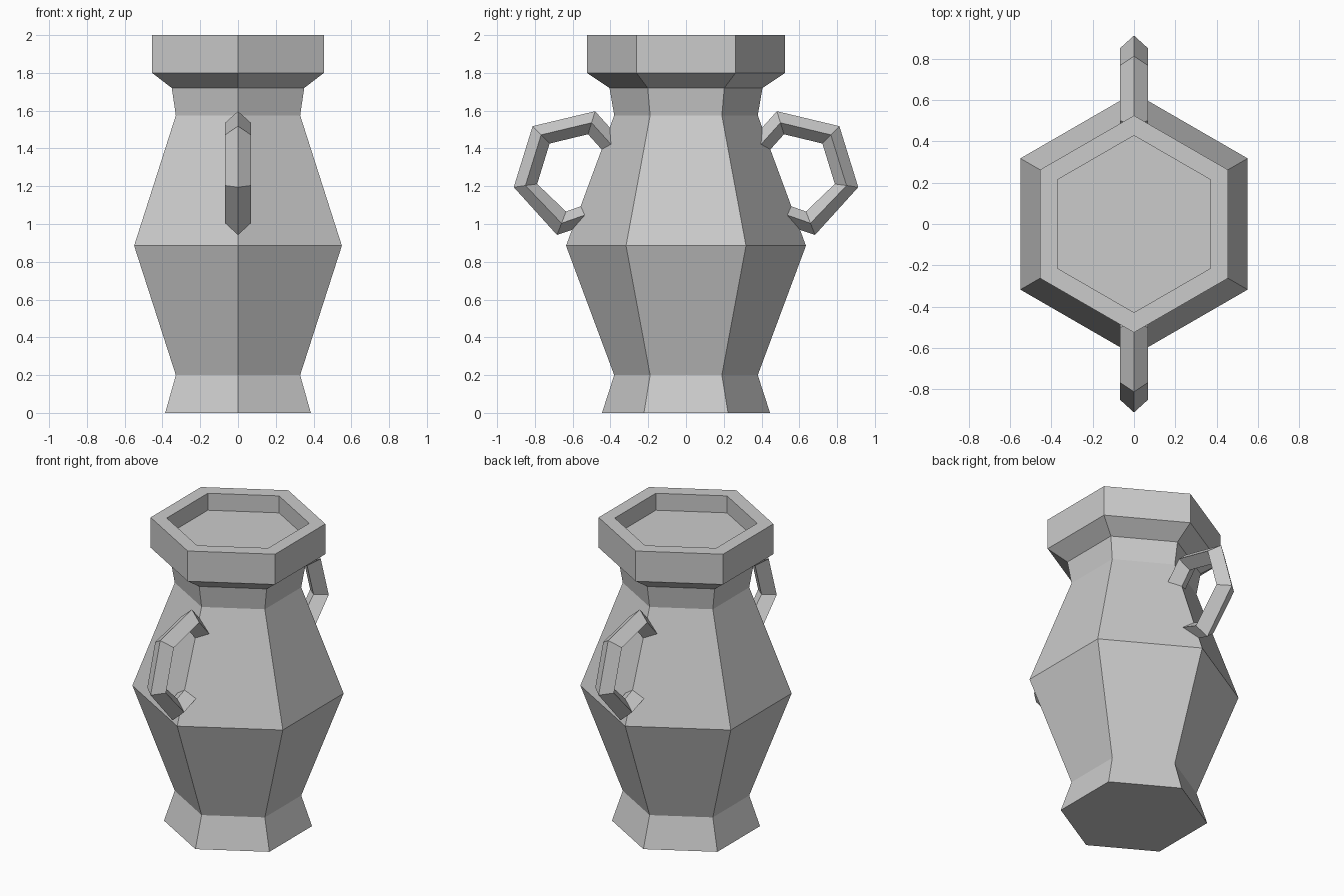
import bpy, bmesh
from math import sin, cos, pi

if "Cube" in bpy.data.objects:
    bpy.data.objects.remove(bpy.data.objects["Cube"])


def loft(name, rings, sign=1):
    """Skin equal-length point rings into a closed solid with capped ends."""
    bm = bmesh.new()
    loops = [[bm.verts.new((x, y * sign, z)) for x, y, z in ring] for ring in rings]
    n = len(loops[0])
    for a, b in zip(loops, loops[1:]):
        for i in range(n):
            j = (i + 1) % n
            bm.faces.new((a[i], a[j], b[j], b[i]))
    bm.faces.new(loops[0])
    bm.faces.new(loops[-1])
    bmesh.ops.recalc_face_normals(bm, faces=bm.faces)
    mesh = bpy.data.meshes.new(name)
    bm.to_mesh(mesh)
    bm.free()
    obj = bpy.data.objects.new(name, mesh)
    bpy.context.collection.objects.link(obj)
    return obj


def hexagon(r, z):
    # corners point along +y and -y
    return [(r * sin(i * pi / 3), r * cos(i * pi / 3), z) for i in range(6)]


# Hexagonal vase: foot, belly, neck, rim and shallow recess (radius, height)
profile = [(0.445, 0), (0.38, 0.2), (0.635, 0.885), (0.38, 1.575), (0.405, 1.72),
           (0.525, 1.8), (0.525, 2.0), (0.428, 2.0), (0.428, 1.888)]
loft("vase_body", [hexagon(r, z) for r, z in profile])

# Handles: diamond section given by outer and inner ridge (y, z) at each bend
HALF_WIDTH = 0.068
ridges = [((0.367, 1.47), (0.415, 1.36)),
          ((0.481, 1.597), (0.519, 1.475)),
          ((0.812, 1.518), (0.722, 1.426)),
          ((0.912, 1.195), (0.788, 1.212)),
          ((0.683, 0.942), (0.635, 1.066)),
          ((0.542, 0.99), (0.513, 1.11))]


def diamond(outer, inner):
    y, z = (outer[0] + inner[0]) / 2, (outer[1] + inner[1]) / 2
    return [(0, *outer), (HALF_WIDTH, y, z), (0, *inner), (-HALF_WIDTH, y, z)]


for name, sign in (("back_handle", 1), ("front_handle", -1)):
    loft(name, [diamond(o, i) for o, i in ridges], sign)
